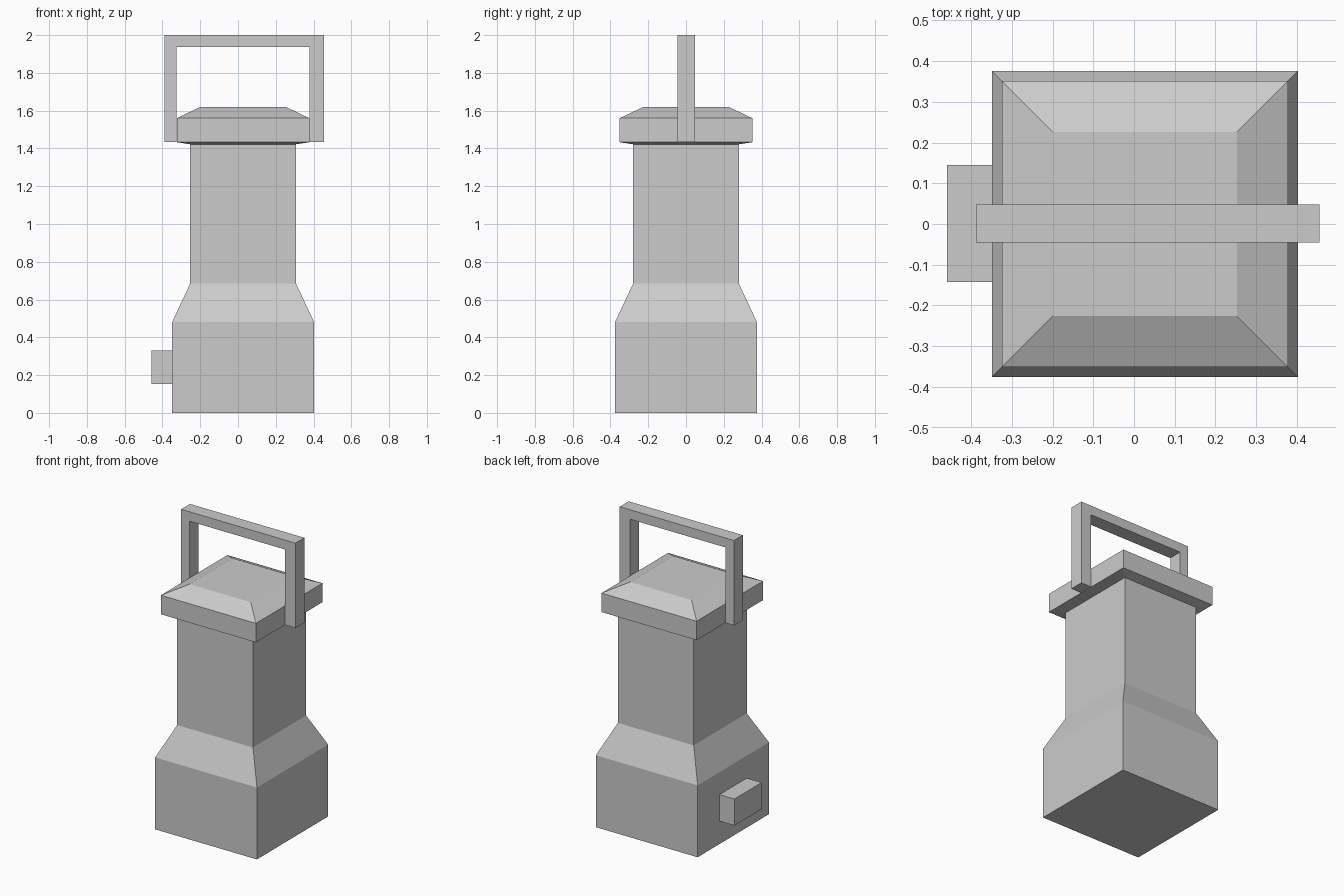
import bpy, bmesh

if "Cube" in bpy.data.objects:
    bpy.data.objects.remove(bpy.data.objects["Cube"])

CX = 0.027  # axis of the square body


def finish(name, bm):
    bmesh.ops.recalc_face_normals(bm, faces=bm.faces)
    mesh = bpy.data.meshes.new(name)
    bm.to_mesh(mesh)
    bm.free()
    obj = bpy.data.objects.new(name, mesh)
    bpy.context.collection.objects.link(obj)
    return obj


def square_loft(name, profile):
    """Stack square rings given as (half width, z) and skin them."""
    bm = bmesh.new()
    rings = [[bm.verts.new((CX + sx * h, sy * h, z))
              for sx, sy in ((-1, -1), (1, -1), (1, 1), (-1, 1))]
             for h, z in profile]
    for a, b in zip(rings, rings[1:]):
        for i in range(4):
            j = (i + 1) % 4
            bm.faces.new((a[i], a[j], b[j], b[i]))
    bm.faces.new(rings[0])
    bm.faces.new(rings[-1])
    return finish(name, bm)


def extrude_y(name, outline, y0, y1):
    """Extrude an (x, z) outline from y0 to y1."""
    bm = bmesh.new()
    face = bm.faces.new([bm.verts.new((x, y0, z)) for x, z in outline])
    geom = bmesh.ops.extrude_face_region(bm, geom=[face], use_keep_orig=True)["geom"]
    verts = [g for g in geom if isinstance(g, bmesh.types.BMVert)]
    bmesh.ops.translate(bm, verts=verts, vec=(0, y1 - y0, 0))
    return finish(name, bm)


# Body with tapered shoulder, neck and overhanging bevelled cap
square_loft("lantern_body", [
    (0.376, 0), (0.376, 0.48), (0.28, 0.685), (0.28, 1.422),
    (0.351, 1.433), (0.351, 1.56), (0.226, 1.62)])

# Square carrying handle, legs against the cap sides
extrude_y("carry_handle", [
    (-0.388, 1.433), (-0.388, 2.0), (0.456, 2.0), (0.456, 1.433),
    (0.379, 1.433), (0.379, 1.937), (-0.325, 1.937), (-0.325, 1.433)],
    -0.046, 0.048)

# Switch block on the left side of the base
extrude_y("side_switch", [
    (-0.459, 0.153), (-0.349, 0.153), (-0.349, 0.33), (-0.459, 0.33)],
    -0.143, 0.145)
